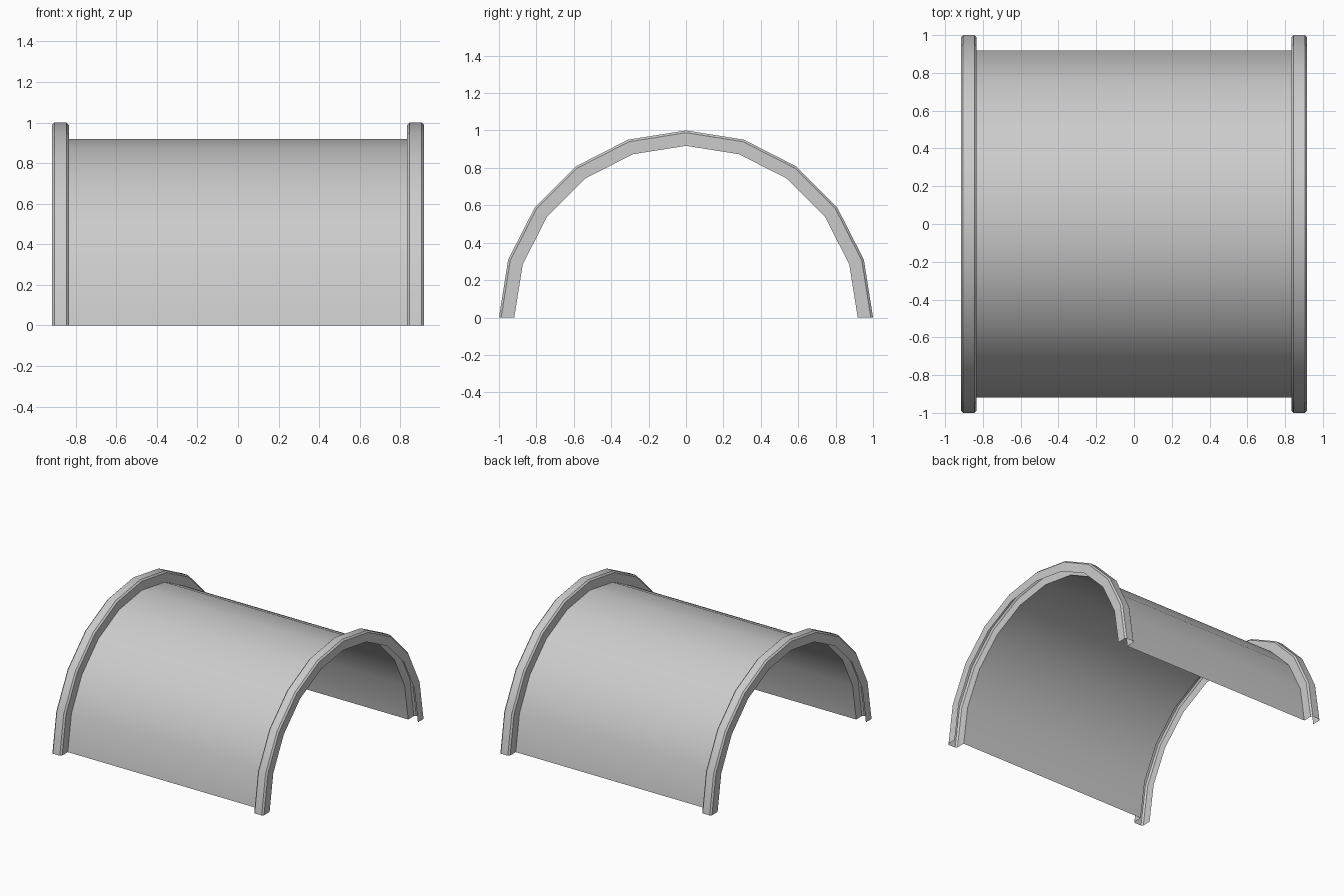
import bpy, bmesh, math

if "Cube" in bpy.data.objects:
    bpy.data.objects.remove(bpy.data.objects["Cube"])

SEGMENTS = 10            # sides over the half circle
R_SHELL, R_RIM = 0.918, 1.0
X_IN, X_OUT, BEVEL = 0.833, 0.917, 0.012


def half_lathe(name, profile):
    """Sweep an open (x, radius) profile over a half circle about the x axis."""
    bm = bmesh.new()
    rows = []
    for i in range(SEGMENTS + 1):
        a = math.pi * i / SEGMENTS
        rows.append([bm.verts.new((x, r * math.cos(a), r * math.sin(a))) for x, r in profile])
    for a, b in zip(rows, rows[1:]):
        for j in range(len(profile) - 1):
            bm.faces.new((a[j], a[j + 1], b[j + 1], b[j]))
    mesh = bpy.data.meshes.new(name)
    bm.to_mesh(mesh)
    bm.free()
    obj = bpy.data.objects.new(name, mesh)
    bpy.context.collection.objects.link(obj)
    bpy.ops.object.select_all(action='DESELECT')
    obj.select_set(True)
    bpy.context.view_layer.objects.active = obj
    bpy.ops.object.shade_smooth_by_angle(angle=math.radians(30))
    return obj


# raised rim at one end: hollow underneath, chamfered outer corners
rim = [(X_IN, R_SHELL), (X_IN, R_RIM - BEVEL), (X_IN + BEVEL, R_RIM),
       (X_OUT - BEVEL, R_RIM), (X_OUT, R_RIM - BEVEL), (X_OUT, R_SHELL)]

# half pipe: thin arched sheet between the rims
half_lathe("arched_shell", [(-X_IN, R_SHELL), (X_IN, R_SHELL)])

# end rims
half_lathe("right_rim", rim)
half_lathe("left_rim", [(-x, r) for x, r in reversed(rim)])
